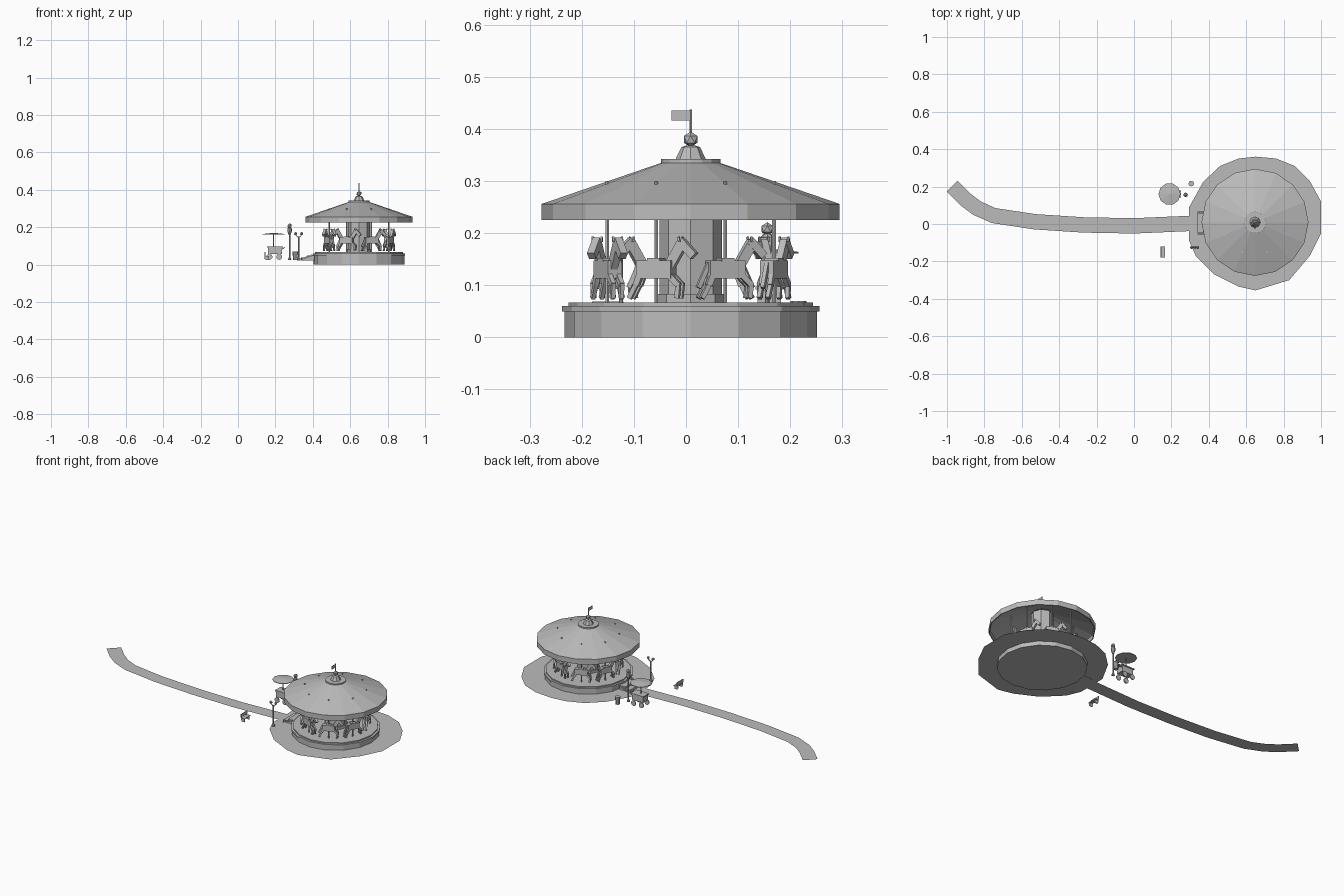
import bpy, bmesh, math
from mathutils import Vector, Matrix

cube = bpy.data.objects.get("Cube")
if cube:
    bpy.data.objects.remove(cube)

GREY = bpy.data.materials.new("plain_grey")
GREY.use_nodes = True
GREY.diffuse_color = (0.5, 0.5, 0.5, 1)
GREY.node_tree.nodes["Principled BSDF"].inputs["Base Color"].default_value = (0.5, 0.5, 0.5, 1)

CENTRE = Vector((0.647, 0.009, 0))
GROUND = 0.025


def finish(name, bm, loc=(0, 0, 0)):
    """Turn a bmesh into a named object."""
    mesh = bpy.data.meshes.new(name)
    bm.to_mesh(mesh)
    bm.free()
    mesh.materials.append(GREY)
    obj = bpy.data.objects.new(name, mesh)
    obj.location = loc
    bpy.context.collection.objects.link(obj)
    return obj


def lathe(name, profile, sides, loc, cap=True):
    """Revolve (radius, z) points, listed from bottom to top."""
    bm = bmesh.new()
    rings = []
    for r, z in profile:
        rings.append([bm.verts.new((r * math.cos(a), r * math.sin(a), z))
                      for a in (math.tau * i / sides for i in range(sides))])
    for low, high in zip(rings, rings[1:]):
        for i in range(sides):
            j = (i + 1) % sides
            bm.faces.new((low[i], low[j], high[j], high[i]))
    if cap:
        bm.faces.new(rings[0][::-1])
        bm.faces.new(rings[-1])
    return finish(name, bm, loc)


def add_box(bm, centre, size):
    bmesh.ops.create_cube(bm, size=1, matrix=Matrix.Translation(centre) @ Matrix.Diagonal((*size, 1)))


def add_bar(bm, start, end, wide, thick):
    """Box running from start to end."""
    a, b = Vector(start), Vector(end)
    rot = (b - a).to_track_quat('Z', 'Y').to_matrix().to_4x4()
    bmesh.ops.create_cube(bm, size=1, matrix=Matrix.Translation((a + b) / 2) @ rot
                          @ Matrix.Diagonal((wide, thick, (b - a).length, 1)))


def add_ball(bm, centre, radius):
    bmesh.ops.create_icosphere(bm, subdivisions=1, radius=radius, matrix=Matrix.Translation(centre))


# Ground: uneven paved circle
bm = bmesh.new()
outline = [(.295, .09), (.295, -.09), (.33, -.17), (.43, -.27), (.56, -.335), (.65, -.355),
           (.83, -.3), (.94, -.17), (1, -.05), (1, .12), (.94, .23), (.86, .31),
           (.76, .35), (.65, .36), (.56, .35), (.46, .31), (.37, .225)]
bm.faces.new([bm.verts.new((x, y, GROUND)) for x, y in outline])
finish("paved_circle", bm)

# Ground: winding path of constant width
line = [Vector(p) for p in ((-.973, .203), (-.9, .13), (-.84, .085), (-.75, .045), (-.53, .012),
                            (-.27, -.005), (0, -.01), (.297, .003))]
bm = bmesh.new()
pairs = []
for i, p in enumerate(line):
    d = (line[min(i + 1, len(line) - 1)] - line[max(i - 1, 0)]).normalized()
    side = Vector((-d.y, d.x)) * 0.041
    pairs.append([bm.verts.new((*(p + side * s), GROUND)) for s in (-1, 1)])
for (a, b), (c, d) in zip(pairs, pairs[1:]):
    bm.faces.new((a, c, d, b))
finish("path", bm)

# Carousel body
lathe("platform", [(.242, 0), (.242, .05), (.247, .05), (.247, .06), (.235, .06), (.235, .067)], 16, CENTRE)
lathe("column_foot", [(.066, .067), (.066, .083)], 8, CENTRE)
lathe("column", [(.06, .083), (.06, .325)], 8, CENTRE)
lathe("roof", [(.281, .25), (.281, .225), (.286, .225), (.286, .256), (.056, .335)], 16, CENTRE, cap=False)
lathe("roof_lining", [(.281, .25), (.056, .328)], 16, CENTRE, cap=False)
lathe("roof_cap", [(.057, .334), (.057, .342)], 16, CENTRE)
lathe("finial_base", [(.029, .342), (.018, .365), (.009, .368)], 8, CENTRE)
bm = bmesh.new()
add_ball(bm, (0, 0, .38), .015)
finish("finial_ball", bm, CENTRE)
lathe("flag_pole", [(.003, .388), (.003, .437)], 6, CENTRE)
bm = bmesh.new()
add_box(bm, (0, -.019, .426), (.003, .036, .019))
finish("flag", bm, CENTRE)

# Horse, facing +y, with the pole through its body
bm = bmesh.new()
add_box(bm, (0, 0, .13), (.028, .072, .034))
add_box(bm, (0, 0, .149), (.03, .026, .006))
add_bar(bm, (0, .027, .135), (0, .056, .183), .014, .02)
add_bar(bm, (0, .05, .186), (0, .079, .156), .015, .016)
add_bar(bm, (0, -.034, .142), (0, -.056, .095), .008, .009)
for s in (-1, 1):
    add_bar(bm, (s * .009, .052, .183), (s * .009, .05, .193), .004, .004)
    add_bar(bm, (s * .009, .03, .12), (s * .009, .05, .1), .009, .011)
    add_bar(bm, (s * .009, .05, .104), (s * .009, .047, .075), .008, .009)
    add_bar(bm, (s * .009, -.03, .12), (s * .009, -.038, .1), .009, .012)
    add_bar(bm, (s * .009, -.036, .104), (s * .009, -.052, .075), .008, .009)
horse = finish("horse", bm)
RING = 0.173
for i in range(8):
    angle = math.tau * (i + .5) / 8
    spot = CENTRE + Vector((RING * math.cos(angle), RING * math.sin(angle), 0))
    lathe("horse_pole", [(.004, .067), (.004, .3)], 6, spot)
    rider = horse if i == 0 else horse.copy()
    if i:
        bpy.context.collection.objects.link(rider)
    rider.location = spot
    rider.rotation_euler.z = angle

# Entrance steps with side rails
bm = bmesh.new()
add_box(bm, (.36, .005, .03), (.045, .1, .016))
add_box(bm, (.388, .005, .036), (.04, .1, .028))
for y in (-.053, .063):
    add_bar(bm, (.34, y, .03), (.4, y, .052), .006, .008)
finish("entrance_steps", bm)

# Double lamp
lamp = Vector((.324, -.125, 0))
lathe("lamp_post", [(.009, GROUND - .003), (.009, .035), (.004, .038), (.004, .15)], 8, lamp)
bm = bmesh.new()
for s in (-1, 1):
    add_bar(bm, (0, 0, .143), (s * .015, 0, .158), .004, .004)
    add_ball(bm, (s * .016, 0, .166), .009)
finish("lamp_heads", bm, lamp)

# Tall post with round heads
post = Vector((.276, .156, 0))
lathe("tall_post", [(.009, GROUND), (.007, .035), (.004, .04), (.004, .19)], 8, post)
lathe("post_lantern", [(.006, .16), (.012, .178), (.012, .193), (.008, .198)], 8, post)
bm = bmesh.new()
add_ball(bm, (0, 0, .208), .013)
finish("post_ball", bm, post)

# Litter bin
lathe("litter_bin", [(.012, GROUND), (.014, .064), (.015, .064), (.015, .07)], 8, (.306, .216, 0))

# Bench
bm = bmesh.new()
add_box(bm, (.156, -.15, .045), (.022, .06, .004))
add_box(bm, (.145, -.15, .06), (.004, .06, .018))
for y in (-.172, -.128):
    add_box(bm, (.156, y, .034), (.018, .005, .02))
    add_box(bm, (.145, y, .046), (.004, .005, .03))
finish("bench", bm)

# Vending cart with parasol
cart = Vector((.19, .16, 0))
bm = bmesh.new()
add_box(bm, (.007, 0, .075), (.075, .045, .035))
add_box(bm, (.007, 0, .095), (.086, .054, .006))
for s in (-1, 1):
    add_bar(bm, (.04, s * .016, .08), (.06, s * .016, .092), .004, .004)
    for x in (-.022, .03):
        wheel = Matrix.Translation((x, s * .026, .042)) @ Matrix.Rotation(math.pi / 2, 4, 'X')
        bmesh.ops.create_cone(bm, cap_ends=True, segments=10, radius1=.016, radius2=.016,
                              depth=.006, matrix=wheel)
add_box(bm, (.06, 0, .092), (.005, .036, .005))
finish("cart", bm, cart)
lathe("parasol_pole", [(.003, .09), (.003, .168)], 6, cart)
lathe("parasol", [(.059, .161), (.059, .164), (.005, .17)], 10, cart)
